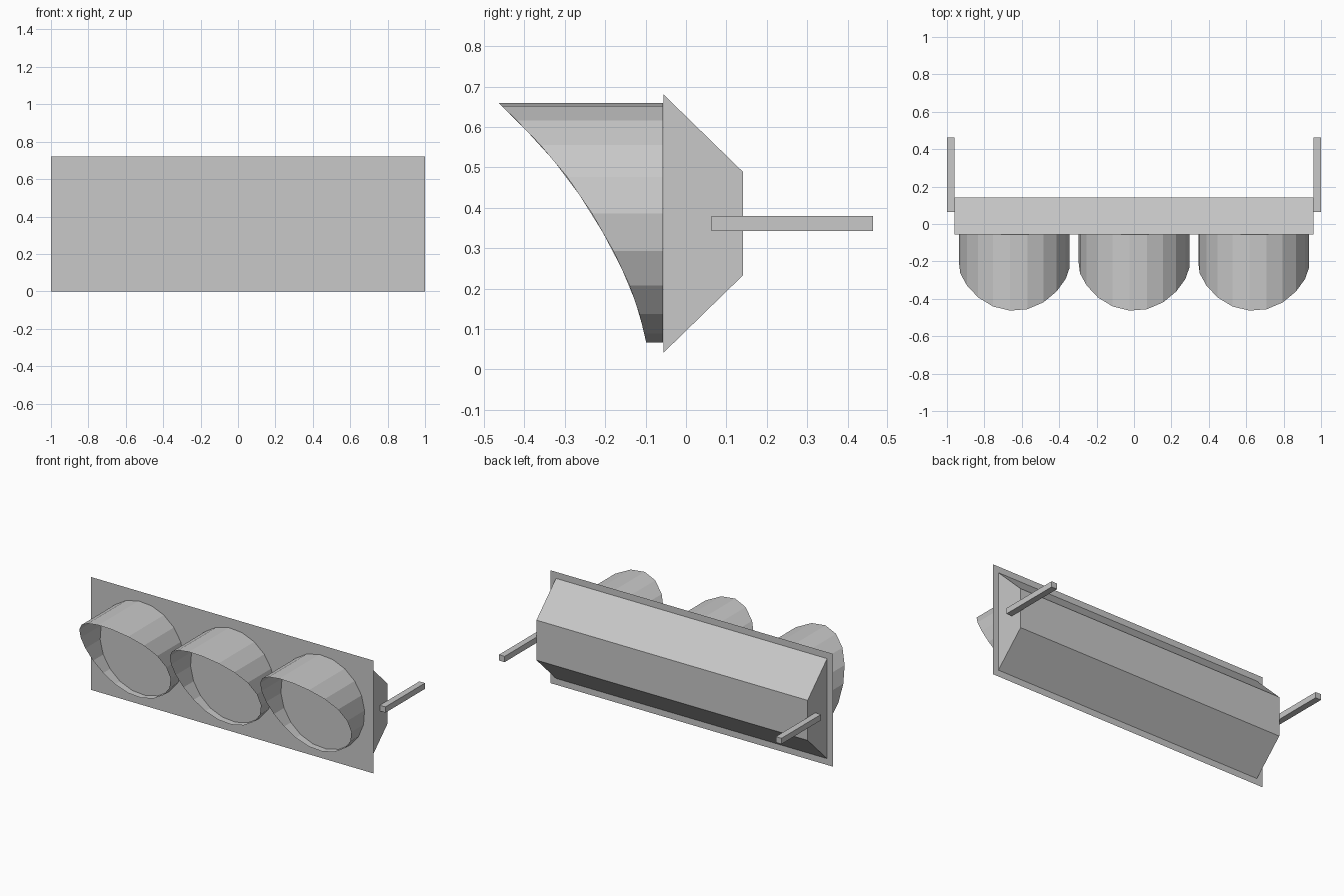
import bpy
import math

old = bpy.data.objects.get("Cube")
if old:
    bpy.data.objects.remove(old, do_unlink=True)

# One plain grey for the whole model
grey = bpy.data.materials.new("light grey")
grey.use_nodes = True
colour = (0.58, 0.58, 0.58, 1)
grey.diffuse_color = colour
grey.node_tree.nodes["Principled BSDF"].inputs["Base Color"].default_value = colour

FRONT = -0.057   # y of the backing plate
MID = 0.361      # z of the centre line


def make(name, verts, faces):
    mesh = bpy.data.meshes.new(name)
    mesh.from_pydata(verts, [], faces)
    mesh.materials.append(grey)
    obj = bpy.data.objects.new(name, mesh)
    bpy.context.collection.objects.link(obj)
    return obj


def extrude_x(name, profile, x0, x1):
    """Solid with a (y, z) profile, running from x0 to x1."""
    n = len(profile)
    verts = [(x, y, z) for x in (x0, x1) for y, z in profile]
    faces = [(i, i + n, (i + 1) % n + n, (i + 1) % n) for i in range(n)]
    faces += [tuple(range(n)), tuple(reversed(range(n, 2 * n)))]
    return make(name, verts, faces)


# Flat backing plate
make("backing_plate",
     [(x, FRONT, z) for x, z in ((-1, 0), (1, 0), (1, 2 * MID), (-1, 2 * MID))],
     [(0, 1, 2, 3)])

# Housing with sloped top and bottom, set just behind the plate
back = FRONT + 0.001
extrude_x("housing", [(back, MID - 0.32), (back, MID + 0.32),
                      (0.141, MID + 0.128), (0.141, MID - 0.128)], -0.96, 0.96)

# Mounting arms at both ends
for side, x0, x1 in (("left", 0.96, 1), ("right", -1, -0.96)):
    extrude_x(side + "_mounting_arm", [(0.063, 0.343), (0.063, 0.38),
                                       (0.463, 0.38), (0.463, 0.343)], x0, x1)

# Curved front edge of a visor, as (z, y)
LIP = [(0.06, -0.097), (0.13, -0.113), (0.2, -0.136), (0.29, -0.178),
       (0.39, -0.235), (0.485, -0.3), (0.555, -0.36), (0.615, -0.418), (0.66, -0.464)]


def lip_y(z):
    for (z0, y0), (z1, y1) in zip(LIP, LIP[1:]):
        if z <= z1:
            return y0 + (y1 - y0) * (z - z0) / (z1 - z0)
    return LIP[-1][1]


# Open thin-walled visors, each cut back in a curve toward the bottom
SIDES, RADIUS = 20, 0.297
for name, cx in (("left", 0.64), ("middle", 0), ("right", -0.64)):
    angles = [math.radians(4.5) + math.tau * i / SIDES for i in range(SIDES)]
    ring = [(cx + RADIUS * math.cos(a), 0.363 + RADIUS * math.sin(a)) for a in angles]
    verts = [(x, FRONT, z) for x, z in ring] + [(x, lip_y(z), z) for x, z in ring]
    faces = [(i, (i + 1) % SIDES, (i + 1) % SIDES + SIDES, i + SIDES) for i in range(SIDES)]
    make(name + "_visor", verts, faces)
